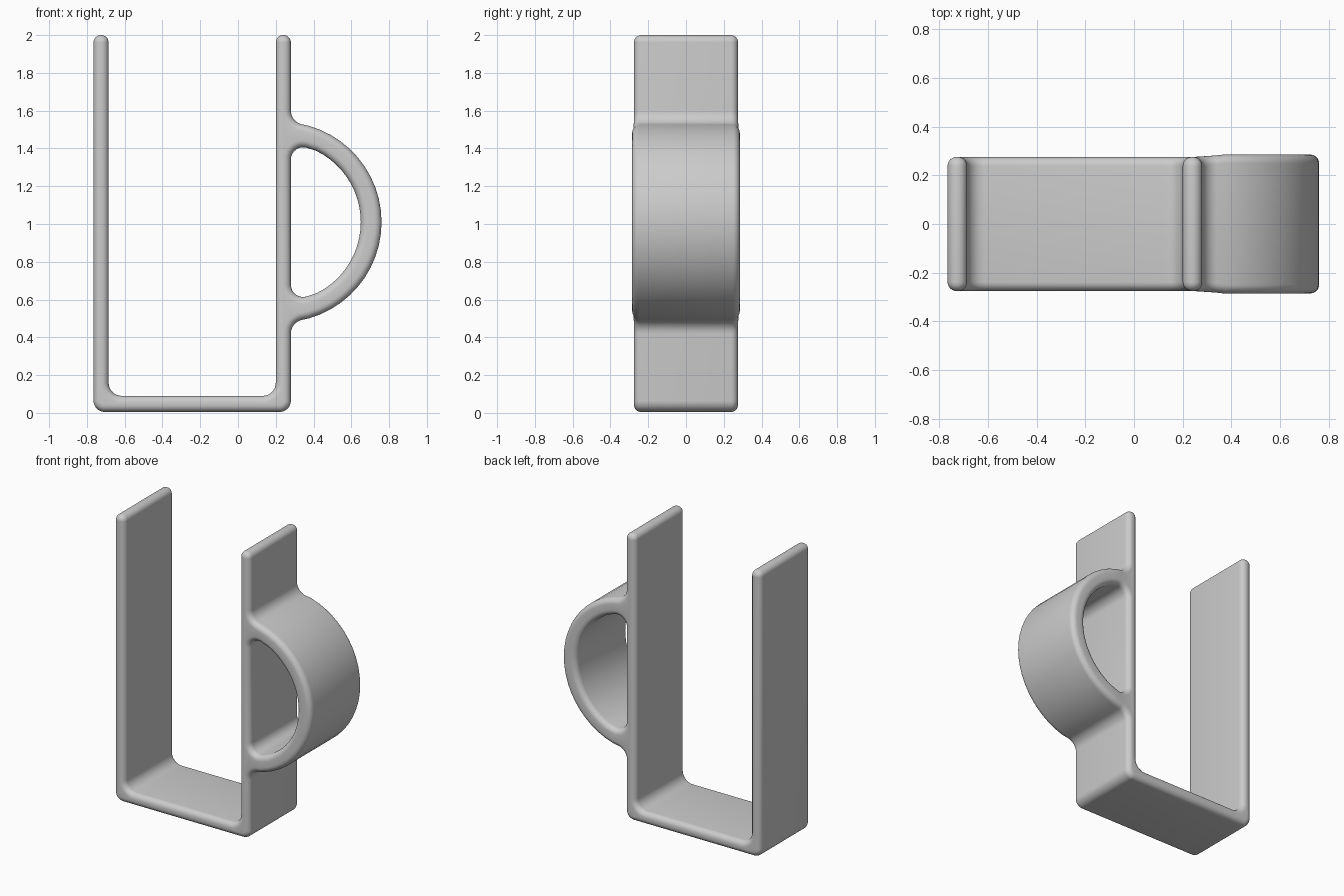
import bpy, bmesh, math
from mathutils import Vector

if "Cube" in bpy.data.objects:
    bpy.data.objects.remove(bpy.data.objects["Cube"])

HALF_WIDTH, EDGE = 0.275, 0.037
HANDLE_X, HANDLE_Z = 0.23, 1.01

grey = bpy.data.materials.new("plain grey")
grey.use_nodes = True
colour = (0.6, 0.6, 0.6, 1)
grey.diffuse_color = colour
grey.node_tree.nodes["Principled BSDF"].inputs["Base Color"].default_value = colour


def fillet(corners, steps=8):
    """Round each (x, z, radius) corner of a closed outline."""
    out = []
    for i, (x, z, r) in enumerate(corners):
        p = Vector((x, z))
        if not r:
            out.append(p)
            continue
        a = (Vector(corners[i - 1][:2]) - p).normalized()
        b = (Vector(corners[(i + 1) % len(corners)][:2]) - p).normalized()
        half = a.angle(b) / 2
        centre = p + (a + b).normalized() * r / math.sin(half)
        start = p + a * r / math.tan(half) - centre
        end = p + b * r / math.tan(half) - centre
        sweep = start.angle(end)
        for k in range(steps + 1):
            t = k / steps
            v = start * math.sin((1 - t) * sweep) + end * math.sin(t * sweep)
            out.append(centre + v / math.sin(sweep))
    return out


def inset(loop, d):
    """Move an outline into the material, which lies on its left."""
    out = []
    for i, p in enumerate(loop):
        a = (p - loop[i - 1]).normalized()
        b = (loop[(i + 1) % len(loop)] - p).normalized()
        n = Vector((-a.y - b.y, a.x + b.x)).normalized()
        out.append(p + n * d / max(0.5, n.dot(Vector((-a.y, a.x)))))
    return out


def arc(radius, limit, steps=22):
    angles = [math.radians(limit * (2 * k / steps - 1)) for k in range(steps + 1)]
    return [(HANDLE_X + radius * math.cos(t), HANDLE_Z + radius * math.sin(t), 0)
            for t in angles]


# Outer outline: both walls, the floor and the outside of the handle
outer = fillet(
    [(-0.765, 0.005, 0.06), (0.28, 0.005, 0.06), (0.28, HANDLE_Z - 0.53, 0.075)]
    + arc(0.53, 74)
    + [(0.28, HANDLE_Z + 0.53, 0.075), (0.28, 2, 0.039), (0.2, 2, 0.039),
       (0.2, 0.09, 0.07), (-0.685, 0.09, 0.07),
       (-0.685, 2, 0.039), (-0.765, 2, 0.039)])
# Finger opening
opening = fillet([(0.28, HANDLE_Z - 0.42, 0.065)] + arc(0.42, 64)
                 + [(0.28, HANDLE_Z + 0.42, 0.065)])[::-1]

# Sweep the outlines across the width with rounded edges
bm = bmesh.new()
cap_edges = [[], []]
STEPS = 6
quarter = [math.pi / 2 * k / STEPS for k in range(STEPS + 1)]
sections = [(-1, a) for a in reversed(quarter)] + [(1, a) for a in quarter]
for loop in (outer, opening):
    rings = []
    for side, a in sections:
        ring = []
        for base, p in zip(loop, inset(loop, EDGE * (1 - math.cos(a)))):
            flare = 0.01 * min(1, max(0, (base.x - 0.28) / 0.1))
            y = side * (HALF_WIDTH + flare - EDGE + EDGE * math.sin(a))
            ring.append(bm.verts.new((p.x, y, p.y)))
        rings.append(ring)
    n = len(loop)
    for lower, upper in zip(rings, rings[1:]):
        for i in range(n):
            j = (i + 1) % n
            bm.faces.new((lower[i], lower[j], upper[j], upper[i]))
    for edges, ring in zip(cap_edges, (rings[0], rings[-1])):
        edges += [bm.edges.get((ring[i - 1], ring[i])) for i in range(n)]
for edges in cap_edges:
    bmesh.ops.triangle_fill(bm, edges=edges, use_beauty=True)
bmesh.ops.recalc_face_normals(bm, faces=bm.faces)

mesh = bpy.data.meshes.new("holder_with_handle")
bm.to_mesh(mesh)
bm.free()
mesh.materials.append(grey)
holder = bpy.data.objects.new("holder_with_handle", mesh)
bpy.context.collection.objects.link(holder)
bpy.context.view_layer.objects.active = holder
holder.select_set(True)
bpy.ops.object.shade_smooth_by_angle(angle=math.radians(50))
